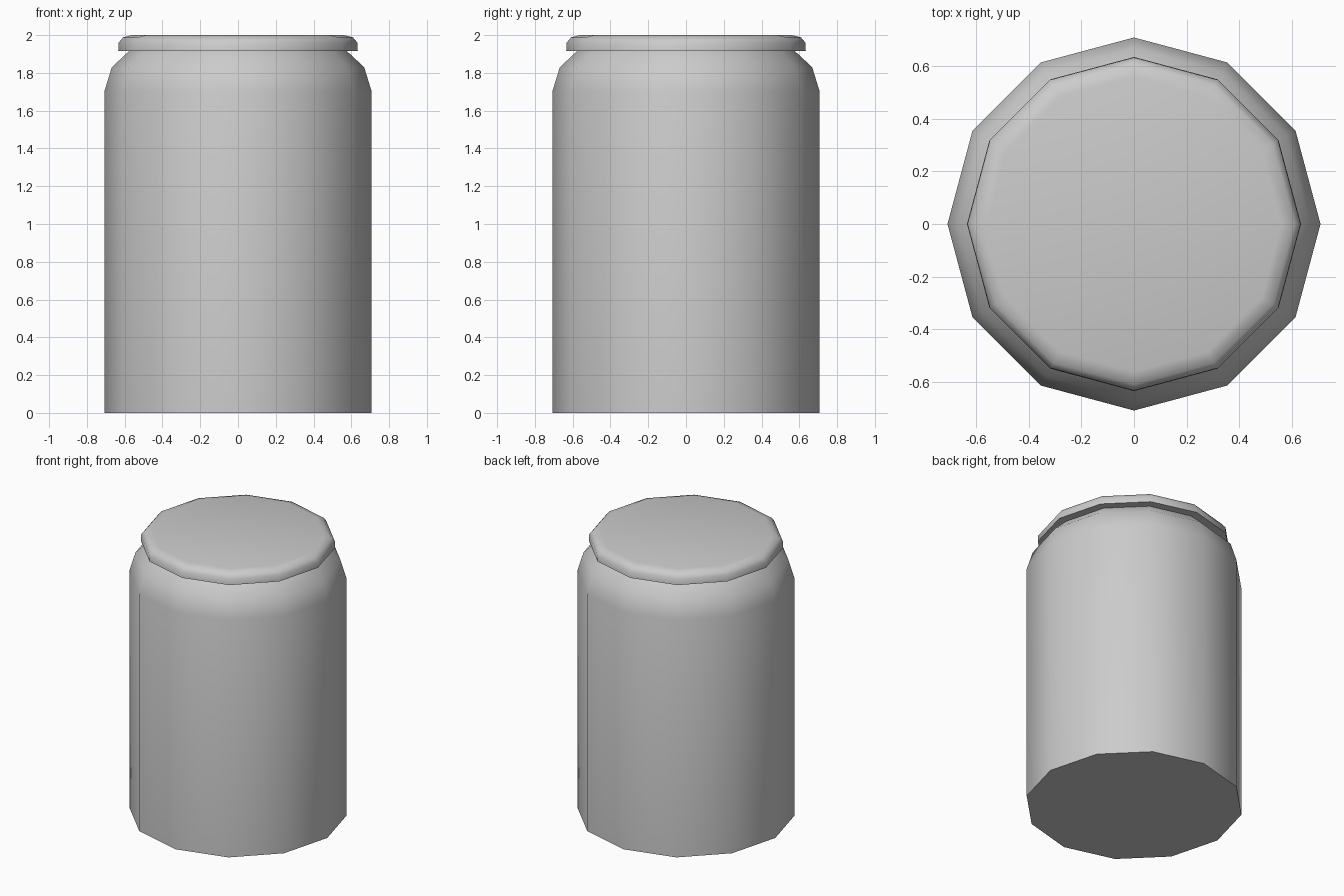
import bpy, bmesh, math

if "Cube" in bpy.data.objects:
    bpy.data.objects.remove(bpy.data.objects["Cube"])

SIDES = 12


def lathe(name, profile, cap_bottom=False, cap_top=False):
    """Revolve (radius, z) points, listed from bottom to top, around z."""
    bm = bmesh.new()
    rings = []
    for r, z in profile:
        rings.append([bm.verts.new((r * math.cos(math.tau * i / SIDES),
                                    r * math.sin(math.tau * i / SIDES), z))
                      for i in range(SIDES)])
    for low, high in zip(rings, rings[1:]):
        for i in range(SIDES):
            j = (i + 1) % SIDES
            bm.faces.new((low[i], low[j], high[j], high[i]))
    if cap_bottom:
        bm.faces.new(rings[0][::-1])
    if cap_top:
        bm.faces.new(rings[-1])
    mesh = bpy.data.meshes.new(name)
    bm.to_mesh(mesh)
    bm.free()
    obj = bpy.data.objects.new(name, mesh)
    bpy.context.collection.objects.link(obj)
    bpy.ops.object.select_all(action='DESELECT')
    obj.select_set(True)
    bpy.context.view_layer.objects.active = obj
    bpy.ops.object.shade_smooth_by_angle(angle=math.radians(50))
    return obj


# Jar body: straight wall and rounded shoulder, meeting the lid underside
lathe("jar_body", [(0.708, 0), (0.708, 1.70), (0.668, 1.83), (0.575, 1.917)],
      cap_bottom=True)

# Lid: flat underside rim, short wall, rounded top edge
lathe("jar_lid", [(0.575, 1.917), (0.634, 1.917), (0.632, 1.96),
                  (0.609, 1.988), (0.56, 2.0)], cap_top=True)
